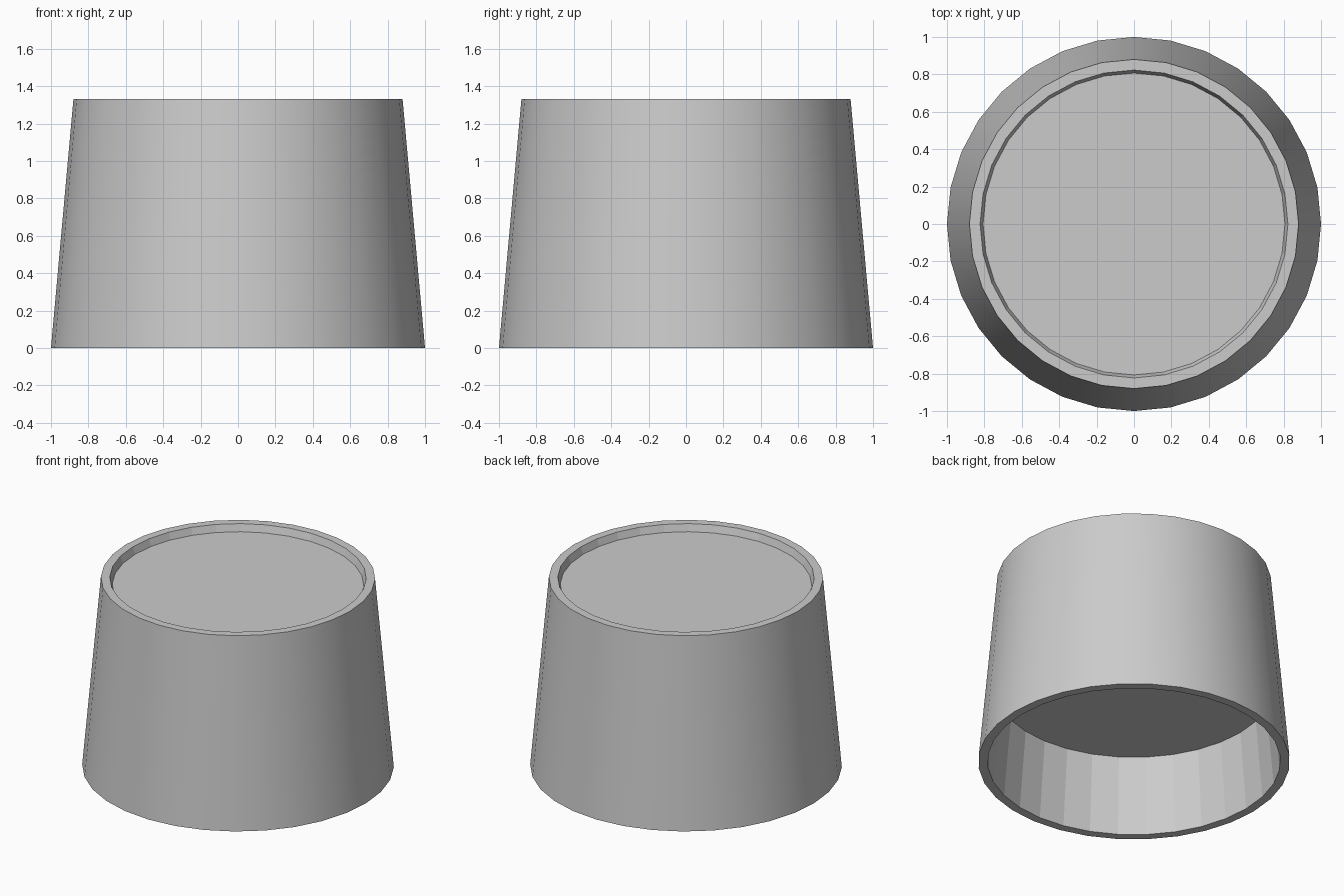
import bpy, bmesh
from math import sin, cos, tau

if "Cube" in bpy.data.objects:
    bpy.data.objects.remove(bpy.data.objects["Cube"])

SIDES = 32

# Closed half-section (radius, height): shell wall, rim, shallow recess, hollow underside
profile = [
    (0.94, 0.0),     # inner edge of the foot
    (1.0, 0.0),      # outer edge of the foot
    (0.88, 1.33),    # outer edge of the rim
    (0.823, 1.33),   # inner edge of the rim
    (0.807, 1.28),   # recessed top plate
]
underside = (0.891, 0.545)   # ceiling of the hollow base


def ring(bm, r, z):
    return [bm.verts.new((r * cos(tau * i / SIDES), r * sin(tau * i / SIDES), z))
            for i in range(SIDES)]


def bridge(bm, low, high, smooth=False):
    for i in range(SIDES):
        j = (i + 1) % SIDES
        bm.faces.new((low[i], low[j], high[j], high[i])).smooth = smooth


bm = bmesh.new()
rings = [ring(bm, r, z) for r, z in profile]
ceiling = ring(bm, *underside)

# Walls: only the outer tapered wall is smooth
for k in range(len(rings) - 1):
    bridge(bm, rings[k], rings[k + 1], smooth=(k == 1))
bridge(bm, ceiling, rings[0])

# Top plate and underside of the hollow
bm.faces.new(rings[-1])
bm.faces.new(ceiling[::-1])
bmesh.ops.recalc_face_normals(bm, faces=bm.faces)

mesh = bpy.data.meshes.new("tapered_tub")
bm.to_mesh(mesh)
bm.free()
tub = bpy.data.objects.new("tapered_tub", mesh)
bpy.context.collection.objects.link(tub)
